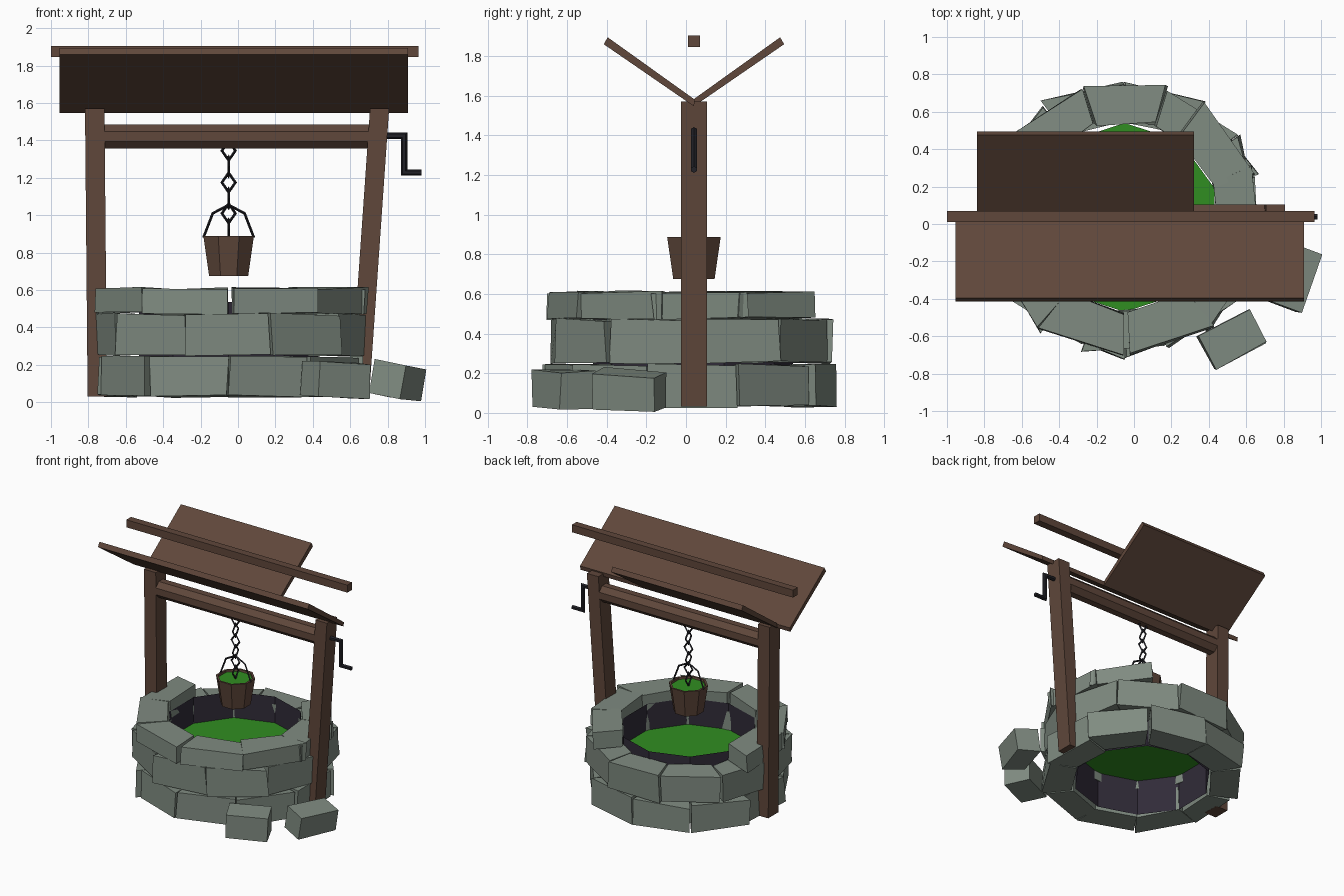
import bpy, bmesh, random
from math import sin, cos, pi, radians
from mathutils import Vector, Matrix

if "Cube" in bpy.data.objects:
    bpy.data.objects.remove(bpy.data.objects["Cube"])

random.seed(4)
CX, CY = -0.05, 0.035          # well axis
BY = 0.04                      # plane of posts, beam and crank


def material(name, rgb):
    m = bpy.data.materials.new(name)
    m.diffuse_color = (*rgb, 1)
    m.use_nodes = True
    m.node_tree.nodes["Principled BSDF"].inputs["Base Color"].default_value = m.diffuse_color
    return m


WOOD = material("wood", (0.115, 0.063, 0.043))
STONE = material("stone", (0.215, 0.26, 0.22))
SLIME = material("green_liquid", (0.03, 0.27, 0.015))
DARK = material("dark_lining", (0.03, 0.024, 0.04))
IRON = material("iron", (0.015, 0.015, 0.02))


def finish(name, bm, mat):
    bmesh.ops.recalc_face_normals(bm, faces=bm.faces)
    me = bpy.data.meshes.new(name)
    bm.to_mesh(me)
    bm.free()
    me.materials.append(mat)
    ob = bpy.data.objects.new(name, me)
    bpy.context.collection.objects.link(ob)
    return ob


def loft(name, rings, mat, caps=True, closed=False):
    """Skin a list of equal-length point rings."""
    bm = bmesh.new()
    vs = [[bm.verts.new(p) for p in r] for r in rings]
    n = len(rings[0])
    pairs = list(zip(vs, vs[1:])) + ([(vs[-1], vs[0])] if closed else [])
    for a, b in pairs:
        for i in range(n):
            j = (i + 1) % n
            bm.faces.new((a[i], a[j], b[j], b[i]))
    if caps and not closed:
        bm.faces.new(vs[0])
        bm.faces.new(vs[-1])
    return finish(name, bm, mat)


def ngon(cx, cy, z, r, n, phase=0.0):
    return [(cx + r * cos(phase + 2 * pi * i / n), cy + r * sin(phase + 2 * pi * i / n), z)
            for i in range(n)]


def disc(name, pts, mat):
    bm = bmesh.new()
    bm.faces.new([bm.verts.new(p) for p in pts])
    return finish(name, bm, mat)


def rod(name, pts, r, mat, n=6, closed=False, spin=0.0):
    """Bar of n sides along a path lying in the xz plane."""
    pts = [Vector(p) for p in pts]
    rings = []
    for i, p in enumerate(pts):
        a = pts[i - 1] if i or closed else p
        b = pts[(i + 1) % len(pts)] if i < len(pts) - 1 or closed else p
        d1 = (p - a).normalized() if p != a else (b - p).normalized()
        d2 = (b - p).normalized() if b != p else d1
        t = (d1 + d2).normalized()
        side = t.cross(Vector((0, 1, 0))) / max(0.5, t.dot(d1))
        rings.append([p + r * (cos(spin + 2 * pi * k / n) * side
                               + sin(spin + 2 * pi * k / n) * Vector((0, 1, 0))) for k in range(n)])
    return loft(name, rings, mat, closed=closed)


def extrude_x(name, profile, x0, x1, mat):
    return loft(name, [[(x, y, z) for y, z in profile] for x in (x0, x1)], mat)


def jit(s):
    return Vector([random.uniform(-s, s) for _ in range(3)])


# Ring stones: rough wedge blocks
def ring_stone(name, ang, half, r0, r1, z0, z1, j=0.009):
    turn = random.uniform(-0.03, 0.03)
    rings = []
    for z in (z0, z1):
        ring = []
        for r, s in ((r0, -1), (r1, -1), (r1, 1), (r0, 1)):
            a = radians(ang + s * half)
            rr = r + s * turn * r
            ring.append(Vector((CX + rr * cos(a), CY + rr * sin(a), z)) + jit(j))
        rings.append(ring)
    loft(name, rings, STONE)


for i in range(10):
    left = abs(-72 + 36 * i - 180) < 1
    ring_stone(f"bottom_stone_{i + 1}", -72 + 36 * i, 17.6, 0.525, 0.71 if left else 0.74, 0.032, 0.24)
    ring_stone(f"middle_stone_{i + 1}", -90 + 36 * i, 17.6, 0.525, 0.735, 0.255, 0.47)
# Upper course is missing its stones at the back
for i, a in enumerate((37, 3, -31, -69, -109, -147, 177)):
    ring_stone(f"top_stone_{i + 1}", a, 18.8, 0.515, 0.745, 0.475, 0.608)


# Fallen stones
def loose_stone(name, loc, size, rot_z, tilt):
    bm = bmesh.new()
    bmesh.ops.create_cube(bm, size=1)
    m = (Matrix.Translation(loc) @ Matrix.Rotation(radians(tilt), 4, 'Y')
         @ Matrix.Rotation(radians(rot_z), 4, 'Z') @ Matrix.Diagonal((*size, 1)))
    bmesh.ops.transform(bm, matrix=m, verts=bm.verts)
    for v in bm.verts:
        v.co += jit(0.006)
        v.co.z = max(v.co.z, 0)
    finish(name, bm, STONE)


loose_stone("fallen_stone_front", (0.525, -0.615, 0.12), (0.31, 0.2, 0.19), 27, 3)
loose_stone("fallen_stone_side", (0.853, -0.285, 0.113), (0.33, 0.18, 0.18), 70, 10)

# Inner lining and liquid
PH = pi / 10
loft("well_lining", [ngon(CX, CY, z, 0.505, 10, PH) for z in (0.04, 0.535)], DARK, caps=False)
disc("well_liquid", ngon(CX, CY, 0.325, 0.505, 10, PH), SLIME)


# Posts: the right one leans outwards
def post(name, xb, xt, w=0.05):
    loft(name, [[(x - w, BY - 0.065, z), (x + w, BY - 0.065, z),
                 (x + w, BY + 0.065, z), (x - w, BY + 0.065, z)]
                for x, z in ((xb, 0.032), (xt, 1.57))], WOOD)


post("left_post", -0.752, -0.766, 0.052)
post("right_post", 0.65, 0.757, 0.051)

# Winding beam
rod("winding_beam", [(-0.74, BY, 1.42), (0.73, BY, 1.42)], 0.07, WOOD, 8, spin=pi / 8)

# Crank handle
rod("crank", [(0.76, BY, 1.425), (0.888, BY, 1.425), (0.888, BY, 1.228), (0.98, BY, 1.228)],
    0.017, IRON)

# Roof boards and ridge
front = [(0.04, 1.547), (0.045, 1.58), (-0.395, 1.895), (-0.415, 1.86)]
extrude_x("front_roof_board", front, -0.955, 0.91, WOOD)
extrude_x("back_roof_board", [(2 * BY - y, z) for y, z in front], -0.84, 0.32, WOOD)
extrude_x("ridge_beam", [(0.01, 1.845), (0.07, 1.845), (0.07, 1.905), (0.01, 1.905)],
          -1.0, 0.965, WOOD)

# Chain of diamond links, alternately turned
for i, z in enumerate((1.345, 1.26, 1.175, 1.09, 1.01, 0.925)):
    link = rod(f"chain_link_{i + 1}", [(0, 0, 0.052), (0.036, 0, 0.0), (0, 0, -0.052), (-0.036, 0, 0.0)],
               0.007, IRON, 4, closed=True)
    link.location = (CX, BY, z)
    link.rotation_euler.z = pi / 2 * (i % 2)

# Bucket: outside, rim, inside
P8 = pi / 8
loft("bucket", [ngon(CX, BY, z, r, 8, P8) for z, r in
                ((0.675, 0.113), (0.888, 0.146), (0.888, 0.13), (0.72, 0.1))], WOOD)
disc("bucket_liquid", ngon(CX, BY, 0.872, 0.128, 8, P8), SLIME)
rod("bucket_handle", [(CX + x, BY, z) for x, z in
                      ((-0.135, 0.88), (-0.085, 1.01), (0, 1.055), (0.085, 1.01), (0.135, 0.88))],
    0.007, IRON, 4)
